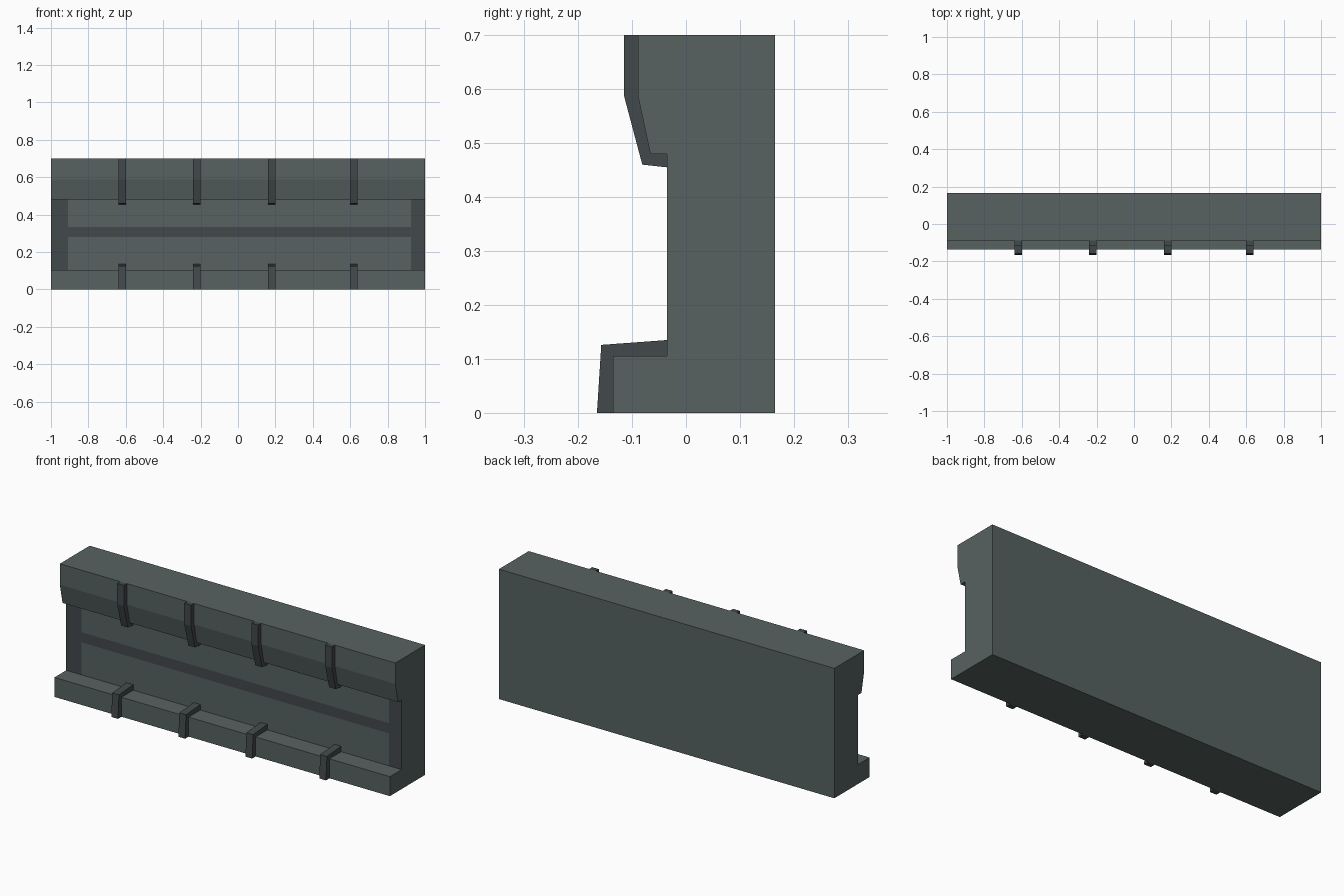
import bpy, bmesh

if "Cube" in bpy.data.objects:
    bpy.data.objects.remove(bpy.data.objects["Cube"])


def material(name, rgb):
    m = bpy.data.materials.new(name)
    m.diffuse_color = (*rgb, 1)
    m.use_nodes = True
    m.node_tree.nodes["Principled BSDF"].inputs["Base Color"].default_value = m.diffuse_color
    return m


LIGHT = material("grey_green", (0.095, 0.122, 0.12))
DARK = material("dark_grey", (0.055, 0.066, 0.07))


def extrude_profile(name, profile, x0, x1, mats, split=None):
    """Solid made by sweeping a (y, z) profile from x0 to x1."""
    bm = bmesh.new()
    face = bm.faces.new([bm.verts.new((x0, y, z)) for y, z in profile])
    new = bmesh.ops.extrude_face_region(bm, geom=[face])["geom"]
    bmesh.ops.translate(bm, vec=(x1 - x0, 0, 0),
                        verts=[g for g in new if isinstance(g, bmesh.types.BMVert)])
    bmesh.ops.recalc_face_normals(bm, faces=bm.faces)
    if split:
        split(bm)
    me = bpy.data.meshes.new(name)
    bm.to_mesh(me)
    bm.free()
    for m in mats:
        me.materials.append(m)
    ob = bpy.data.objects.new(name, me)
    bpy.context.collection.objects.link(ob)
    return ob


def paint_recess(bm):
    """Cut the recessed wall into panels and darken the frame between them."""
    def recess():
        return [f for f in bm.faces
                if all(abs(v.co.y - WALL_Y) < 1e-4 for v in f.verts)]
    cuts = [((-0.91, 0, 0), (1, 0, 0)), ((0.925, 0, 0), (1, 0, 0)),
            ((0, 0, 0.28), (0, 0, 1)), ((0, 0, 0.335), (0, 0, 1))]
    for co, no in cuts:
        faces = recess()
        geom = set(faces)
        for f in faces:
            geom.update(f.edges, f.verts)
        bmesh.ops.bisect_plane(bm, geom=list(geom), plane_co=co, plane_no=no)
    for f in recess():
        c = f.calc_center_median()
        if not -0.91 < c.x < 0.925 or 0.28 < c.z < 0.335:
            f.material_index = 1


# Wall body with overhanging top and projecting foot
WALL_Y = -0.035
body = [(0.165, 0), (0.165, 0.7), (-0.089, 0.7), (-0.089, 0.587), (-0.066, 0.48),
        (WALL_Y, 0.48), (WALL_Y, 0.105), (-0.135, 0.105), (-0.135, 0)]
extrude_profile("wall_body", body, -1, 1, [LIGHT, DARK], paint_recess)

# Ribs wrapped around the overhang and the foot
upper = [(-0.089, 0.7), (-0.115, 0.7), (-0.115, 0.588), (-0.081, 0.46),
         (WALL_Y, 0.455), (WALL_Y, 0.48), (-0.066, 0.48), (-0.089, 0.587)]
lower = [(WALL_Y, 0.105), (WALL_Y, 0.135), (-0.157, 0.126), (-0.165, 0),
         (-0.135, 0), (-0.135, 0.105)]
for i, x in enumerate((-0.62, -0.22, 0.18, 0.62), 1):
    extrude_profile(f"upper_rib_{i}", upper, x - 0.02, x + 0.02, [DARK])
    extrude_profile(f"lower_rib_{i}", lower, x - 0.02, x + 0.02, [DARK])
